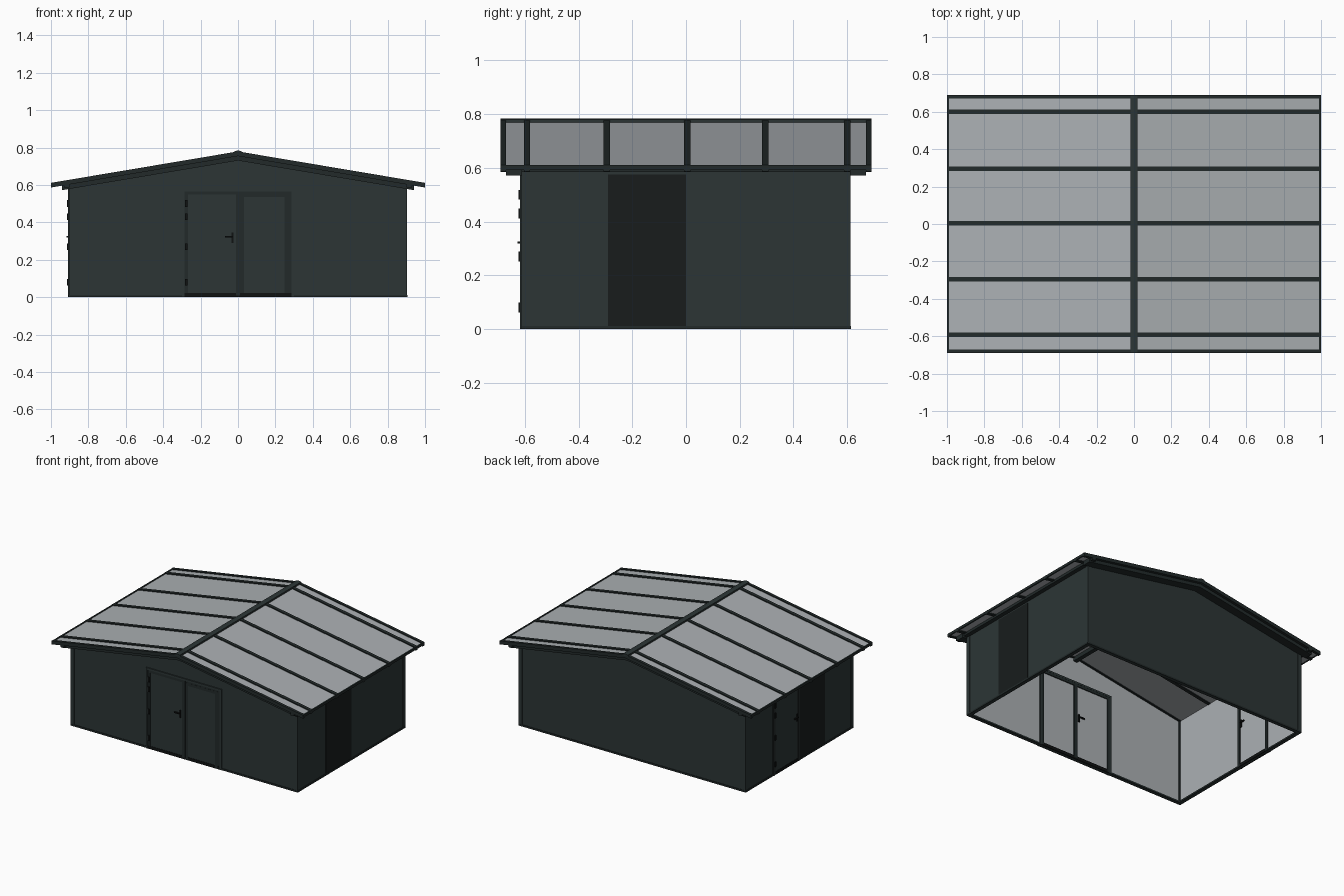
import bpy
import bmesh
from mathutils import Vector

if "Cube" in bpy.data.objects:
    bpy.data.objects.remove(bpy.data.objects["Cube"], do_unlink=True)


def material(name, rgb):
    m = bpy.data.materials.new(name)
    m.use_nodes = True
    m.diffuse_color = (*rgb, 1)
    bsdf = m.node_tree.nodes["Principled BSDF"]
    bsdf.inputs["Base Color"].default_value = (*rgb, 1)
    bsdf.inputs["Roughness"].default_value = 0.6
    return m


WALL = material("anthracite wall", (0.025, 0.036, 0.036))
TRIM = material("dark trim", (0.016, 0.023, 0.023))
LIGHT = material("light grey panel", (0.41, 0.435, 0.455))
GLASS = material("dark glass", (0.009, 0.012, 0.012))
BLACK = material("black fittings", (0.005, 0.006, 0.006))

RIDGE, SLOPE = 0.772, 0.168
HX, HY = 0.9, 0.61        # wall half sizes
RX, RY = 1.0, 0.69        # roof half sizes
WALL_T, ROOF_T = 0.016, 0.012


def roof_z(x, offset=0.0):
    return RIDGE - SLOPE * abs(x) + offset


def extrude(name, profile, y0, y1, mat, inner=None):
    """Extrude an xz profile along y; faces looking along inner become light."""
    bm = bmesh.new()
    face = bm.faces.new([bm.verts.new((x, y0, z)) for x, z in profile])
    new = bmesh.ops.extrude_face_region(bm, geom=[face])["geom"]
    verts = [v for v in new if isinstance(v, bmesh.types.BMVert)]
    bmesh.ops.translate(bm, verts=verts, vec=(0, y1 - y0, 0))
    bmesh.ops.recalc_face_normals(bm, faces=bm.faces[:])
    if inner:
        for f in bm.faces:
            f.material_index = int(f.normal.dot(Vector(inner)) > 0.9)
    mesh = bpy.data.meshes.new(name)
    bm.to_mesh(mesh)
    bm.free()
    mesh.materials.append(mat)
    mesh.materials.append(LIGHT)
    obj = bpy.data.objects.new(name, mesh)
    bpy.context.scene.collection.objects.link(obj)
    return obj


def box(name, x, y, z, mat, inner=None):
    profile = [(x[0], z[0]), (x[1], z[0]), (x[1], z[1]), (x[0], z[1])]
    return extrude(name, profile, y[0], y[1], mat, inner)


def span(a, b):
    return (min(a, b), max(a, b))


def chevron(name, half, y0, y1, top, depth, mat):
    """Bent bar following both roof slopes."""
    xs = (-half, 0, half)
    profile = [(x, roof_z(x, top)) for x in xs]
    profile += [(x, roof_z(x, top - depth)) for x in reversed(xs)]
    return extrude(name, profile, y0, y1, mat)


# Gable walls
for side, label in ((-1, "front"), (1, "back")):
    outline = [(-HX, 0), (HX, 0), (HX, roof_z(HX, -ROOF_T)),
               (0, roof_z(0, -ROOF_T)), (-HX, roof_z(HX, -ROOF_T))]
    y = span(side * HY, side * (HY - WALL_T))
    extrude(label + "_gable_wall", outline, *y, WALL, (0, -side, 0))
    box(label + "_bottom_rail", (-HX, HX), span(side * (HY + 0.004), side * (HY - 0.022)), (0, 0.012), TRIM)
    # Rafter under the gable overhang
    chevron(label + "_gable_rafter", 0.94, *span(side * HY, side * 0.67),
            -ROOF_T, 0.03, TRIM)

# Side walls with eave purlins, posts and a full height window
for side, label in ((1, "left"), (-1, "right")):
    x = span(side * HX, side * (HX - WALL_T))
    box(label + "_side_wall", x, (-HY + WALL_T, HY - WALL_T),
        (0, roof_z(HX, -ROOF_T)), WALL, (-side, 0, 0))
    box(label + "_bottom_rail", span(side * (HX + 0.005), side * (HX - 0.022)),
        (-HY, HY), (0, 0.012), TRIM)
    box(label + "_eave_purlin", span(side * 0.9, side * 0.93), (-RY, RY), (0.585, 0.613), TRIM)
    box(label + "_eave_edge", span(side * 0.99, side * RX), (-RY, RY), (0.592, 0.61), TRIM)
    box(label + "_window_pane", span(side * (HX - 0.002), side * (HX + 0.003)),
        (-0.29, 0), (0.012, 0.575), GLASS)
    for end, where in ((-1, "front"), (1, "back")):
        box(f"{label}_{where}_corner_post",
            span(side * (HX + 0.003), side * (HX - 0.025)),
            span(end * (HY + 0.003), end * (HY - 0.025)), (0, 0.61), WALL)

# Roof sheets, ribs and ridge cap
chevron("roof_sheet", 0.995, -RY + 0.004, RY - 0.004, 0, ROOF_T, LIGHT)
for i, y in enumerate((-0.68, -0.592, -0.295, 0.005, 0.295, 0.6, 0.68)):
    w = 0.01 if abs(y) > 0.65 else 0.012
    chevron(f"roof_rib_{i + 1}", RX, y - w, y + w, 0.007, 0.025, TRIM)
cap = [(-0.02, roof_z(0.02)), (0.02, roof_z(0.02)),
       (0.02, roof_z(0.02, 0.012)), (0, roof_z(0, 0.012)), (-0.02, roof_z(0.02, 0.012))]
extrude("ridge_cap", cap, -RY, RY, WALL)
box("ridge_beam", (-0.015, 0.015), (-HY, HY), (0.73, 0.758), TRIM)


def fittings(label, put, hinge, handle):
    """Hinges and lever handle; put places a box by distance along the wall and depth."""
    for i, z in enumerate((0.08, 0.27, 0.43, 0.5)):
        put(f"{label}_hinge_{i + 1}", (hinge - 0.007, hinge + 0.007),
            (0.0, 0.014), (z - 0.018, z + 0.018), BLACK)
    put(label + "_handle_plate", (handle - 0.005, handle + 0.005),
        (-0.024, 0.009), (0.29, 0.345), BLACK)
    step = 0.04 if hinge > handle else -0.04
    for depth, where in (((0.008, 0.018), "outer"), ((-0.033, -0.023), "inner")):
        put(f"{label}_{where}_lever", span(handle, handle + step),
            depth, (0.318, 0.326), BLACK)


def frame(label, put, a, b, top, width, depth, mat):
    put(label + "_start_jamb", (a, a + width), depth, (0, top), mat)
    put(label + "_end_jamb", (b - width, b), depth, (0, top), mat)
    put(label + "_head", (a, b), depth, (top - width, top), mat)


def put_front(name, along, depth, z, mat):
    return box(name, along, span(-HY - depth[0], -HY - depth[1]), z, mat)


def put_right(name, along, depth, z, mat):
    return box(name, span(-HX - depth[0], -HX - depth[1]), along, z, mat)


# Front double door: solid leaf and glazed leaf
frame("front_door_frame", put_front, -0.3, 0.3, 0.58, 0.014, (-0.024, 0.008), WALL)
frame("front_door_lining", put_front, -0.286, 0.286, 0.566, 0.018, (-0.023, 0.005), TRIM)
put_front("front_door_threshold", (-0.286, 0.286), (-0.023, 0.006), (0, 0.022), BLACK)
put_front("front_door_solid_leaf", (-0.262, -0.012), (0, 0.004), (0.022, 0.548), WALL)
put_front("front_door_centre_post", (-0.012, 0.012), (-0.023, 0.007), (0.01, 0.566), TRIM)
frame("front_glazed_leaf", put_front, 0.012, 0.268, 0.555, 0.02, (0, 0.006), TRIM)
put_front("front_glazed_leaf_pane", (0.032, 0.248), (0, 0.004), (0.022, 0.535), WALL)
fittings("front_door", put_front, -0.276, -0.03)

# Single side door beside the right window
frame("side_door_frame", put_right, 0, 0.3, 0.58, 0.02, (-0.024, 0.008), TRIM)
put_right("side_door_threshold", (0, 0.3), (-0.023, 0.006), (0, 0.022), BLACK)
put_right("side_door_leaf", (0.02, 0.28), (0, 0.004), (0.022, 0.56), WALL)
fittings("side_door", put_right, 0.285, 0.03)
